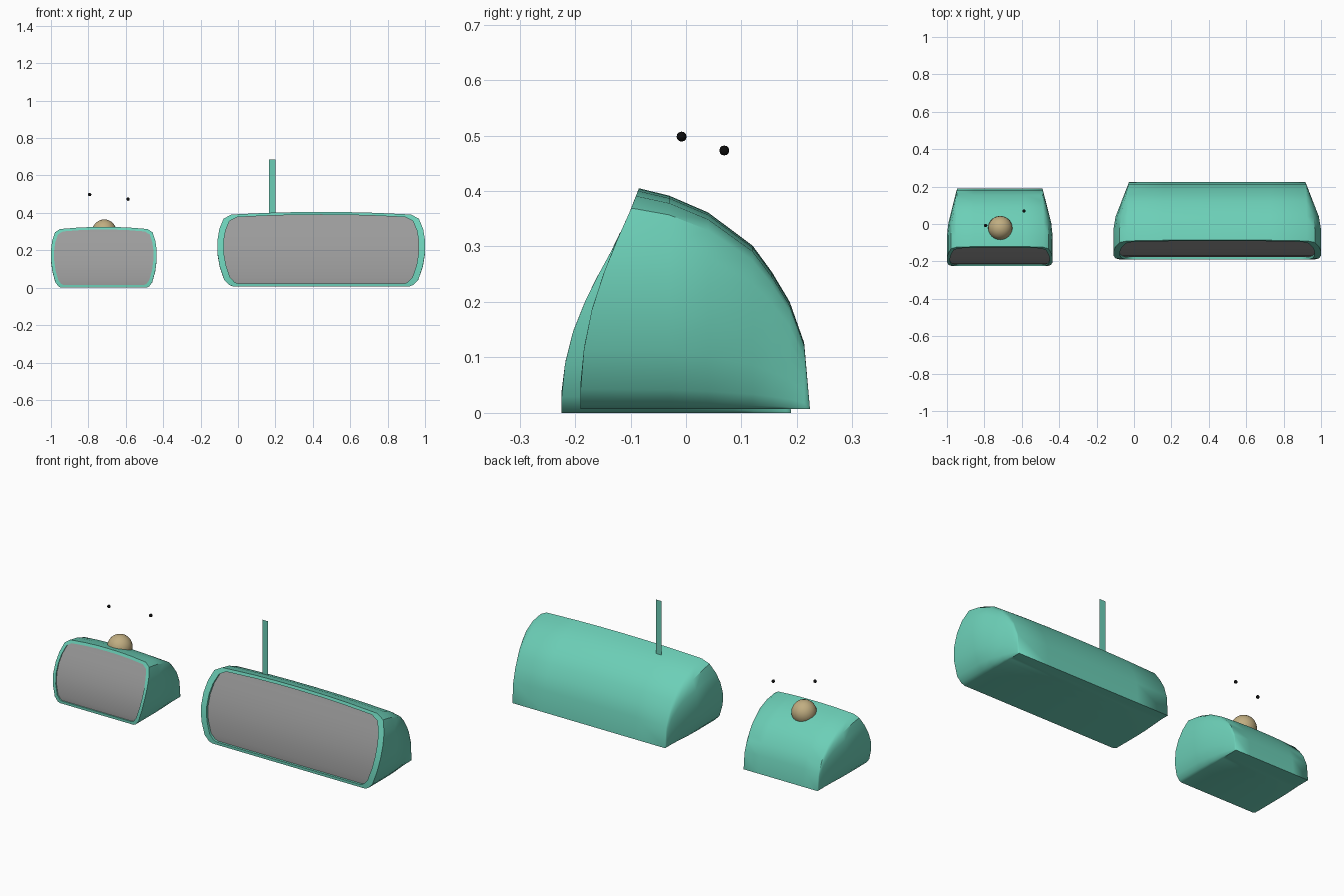
import bpy, bmesh, math

if "Cube" in bpy.data.objects:
    bpy.data.objects.remove(bpy.data.objects["Cube"])


def material(name, rgb):
    m = bpy.data.materials.new(name)
    m.diffuse_color = (*rgb, 1)
    m.use_nodes = True
    m.node_tree.nodes["Principled BSDF"].inputs["Base Color"].default_value = m.diffuse_color
    return m


TEAL = material("teal", (0.150, 0.625, 0.475))
GREY = material("mirror grey", (0.33, 0.33, 0.33))
TAN = material("tan", (0.53, 0.42, 0.22))
BLACK = material("black", (0.004, 0.004, 0.004))

# half outline seen from the front: (inset from the side, height fraction)
OUTLINE = [(.083, 0), (.062, .02), (.036, .09), (.012, .27), (0, .45), (0, .62),
           (.010, .77), (.033, .91), (.075, .965)]
# leaning front surface: (height fraction, y)
FRONT = [(0, -.19), (.17, -.19), (.34, -.18), (.5, -.165), (.7, -.136), (.9, -.1), (1, -.085)]
# rear profile: (y, height fraction)
REAR = [(-.03, .966), (.04, .89), (.12, .74), (.155, .62), (.187, .485), (.213, .30), (.2235, 0)]


def front_y(f):
    for (f0, y0), (f1, y1) in zip(FRONT, FRONT[1:]):
        if f <= f1:
            return y0 + (y1 - y0) * (f - f0) / (f1 - f0)
    return FRONT[-1][1]


def half_section(half_width, scale, k):
    """Right half of a section; k narrows the sides towards the rear."""
    pts = [(half_width - scale * (.083 * k + i * (1 - k)), f) for i, f in OUTLINE]
    top = pts[-1][0]
    return pts + [(top * .6, .988), (top * .3, .997), (0, 1)]


def full(half):
    return half + [(-x, f) for x, f in half[-2::-1]]


def finish(bm, name, mat, smooth=True):
    me = bpy.data.meshes.new(name)
    bm.to_mesh(me)
    bm.free()
    ob = bpy.data.objects.new(name, me)
    bpy.context.collection.objects.link(ob)
    me.materials.append(mat)
    if smooth:
        bpy.ops.object.select_all(action='DESELECT')
        ob.select_set(True)
        bpy.context.view_layer.objects.active = ob
        bpy.ops.object.shade_smooth_by_angle(angle=math.radians(38))
    return ob


def mirror_unit(name, cx, half_width, oy, z0, height, scale, rim_x, rim_z, recess):
    front = half_section(half_width, scale, 0)
    sx, sz = 1 - rim_x / half_width, 1 - 2 * rim_z / height
    inner = [(x * sx, .5 + (f - .5) * sz) for x, f in front]

    def place(x, y, f):
        return (cx + x, y + oy, z0 + f * height)

    # housing: recess wall, rim, front edge, then sections to the rear edge
    rings = [[place(x, front_y(f) + recess, f) for x, f in full(inner)],
             [place(x, front_y(f), f) for x, f in full(inner)],
             [place(x, front_y(f), f) for x, f in full(front)]]
    for y, h in REAR:
        k = max(0, (y - .01) / (.2235 - .01))
        rings.append([place(x, y, f * h) for x, f in full(half_section(half_width, scale, k))])
    bm = bmesh.new()
    vs = [[bm.verts.new(p) for p in r] for r in rings]
    n = len(vs[0])
    for a, b in zip(vs, vs[1:]):
        for i in range(n):
            j = (i + 1) % n
            bm.faces.new((a[i], a[j], b[j], b[i]))
    bmesh.ops.remove_doubles(bm, verts=bm.verts, dist=.0005)
    bmesh.ops.recalc_face_normals(bm, faces=bm.faces)
    finish(bm, name + "_housing", TEAL)

    # glass: strips from left to right
    bm = bmesh.new()
    right = [bm.verts.new(place(x, front_y(f) + recess, f)) for x, f in inner]
    left = [bm.verts.new(place(-x, front_y(f) + recess, f)) for x, f in inner[:-1]]
    left.append(right[-1])
    for i in range(len(right) - 1):
        quad = [left[i], right[i], right[i + 1]]
        if left[i + 1] is not right[i + 1]:
            quad.append(left[i + 1])
        bm.faces.new(quad)
    finish(bm, name + "_glass", GREY)


def ball(name, centre, r, mat, seg):
    bm = bmesh.new()
    bmesh.ops.create_uvsphere(bm, u_segments=seg, v_segments=seg // 2, radius=r)
    bmesh.ops.translate(bm, verts=bm.verts, vec=centre)
    finish(bm, name, mat)


mirror_unit("large_mirror", .445, .555, 0, .007, .398, 1, .034, .015, .013)
mirror_unit("small_mirror", -.7175, .2825, -.034, 0, .325, .65, .017, .014, .007)

# ball joint on the small mirror, with two tiny loose pins above it
ball("ball_joint", (-.715, -.022, .30), .065, TAN, 24)
ball("pin_left", (-.793, -.008, .498), .009, BLACK, 12)
ball("pin_right", (-.588, .069, .473), .009, BLACK, 12)

# flat mounting stem on the large mirror
bm = bmesh.new()
bm.faces.new([bm.verts.new(p) for p in
              ((.165, -.02, .36), (.201, -.02, .36), (.201, -.02, .685), (.165, -.02, .685))])
finish(bm, "mounting_stem", TEAL, False)
